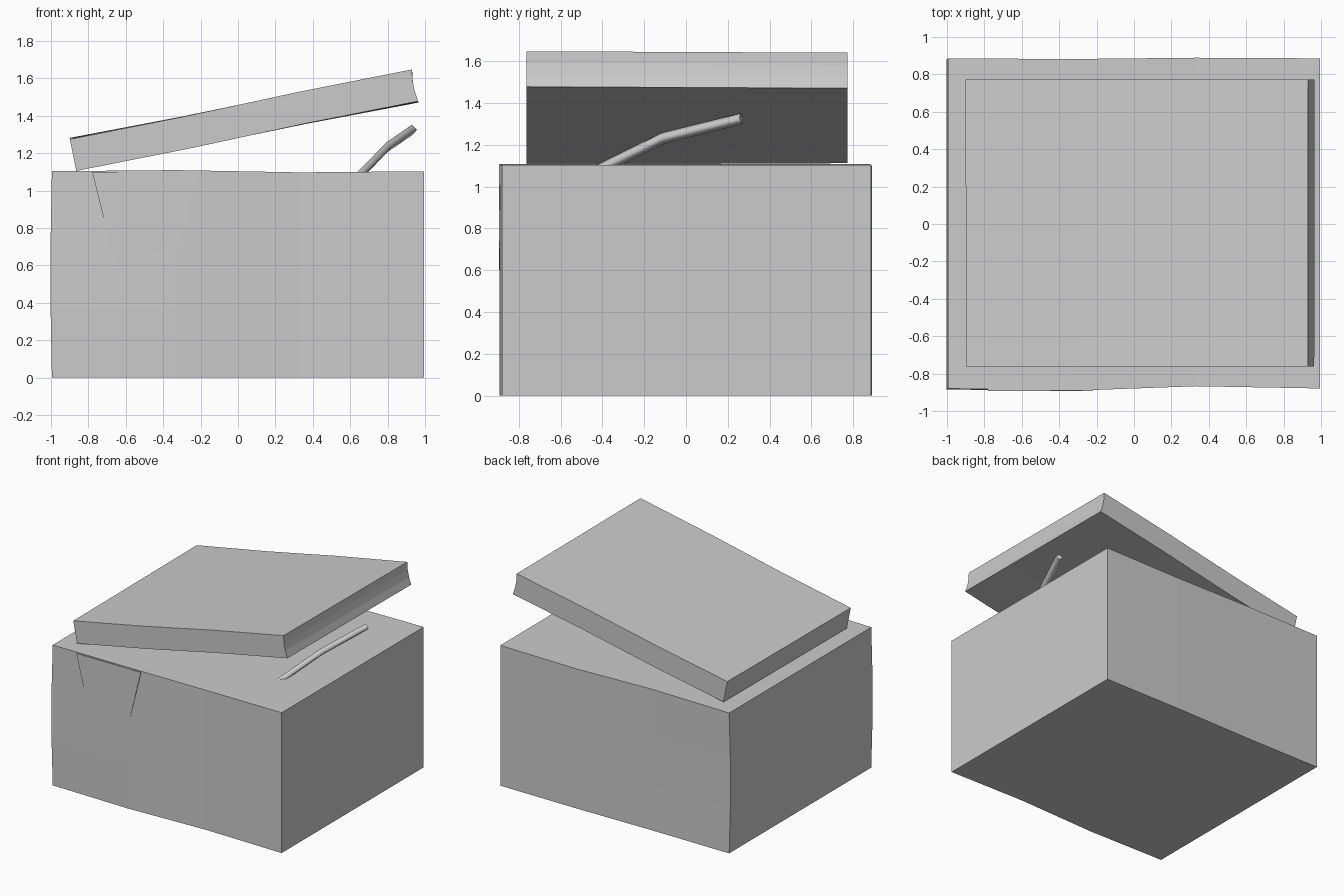
import bpy, bmesh
from math import sin, pi, radians
from mathutils import Matrix, Vector

if "Cube" in bpy.data.objects:
    bpy.data.objects.remove(bpy.data.objects["Cube"])


def make_object(name, bm):
    mesh = bpy.data.meshes.new(name)
    bmesh.ops.recalc_face_normals(bm, faces=bm.faces[:])
    bm.to_mesh(mesh)
    bm.free()
    obj = bpy.data.objects.new(name, mesh)
    bpy.context.collection.objects.link(obj)
    return obj


def gridded_box(size, center):
    """Box with every side divided into thirds."""
    bm = bmesh.new()
    bmesh.ops.create_cube(bm, size=1)
    bmesh.ops.scale(bm, vec=size, verts=bm.verts)
    bmesh.ops.translate(bm, vec=center, verts=bm.verts)
    bmesh.ops.subdivide_edges(bm, edges=bm.edges[:], cuts=2, use_grid_fill=True)
    return bm


# Box body: slightly uneven, hand-made sides
bm = gridded_box((1.99, 1.765, 1.1), (0, 0, 0.55))
for v in bm.verts:
    x, y, z = v.co
    v.co.y += (0.014 if y < 0 else 0.004) * sin(pi * x) + 0.003
    if z > 1:
        v.co.z += 0.003 - 0.007 * sin(pi * x)
    if x < -0.9:
        v.co.x -= 0.008 * sin(pi * z / 1.1)
        v.co.y -= 0.006 * sin(pi * z / 1.1)
make_object("box_body", bm)

# Lid: resting on the left edge and tilted open to the right
bm = gridded_box((1.866, 1.535, 0.173), (0, 0, 0))
for v in bm.verts:
    x, y, z = v.co
    v.co.z += 0.004 * sin(pi * x / 0.93) - 0.005 * y * x
    if x > 0.9 and abs(z) < 0.05:
        v.co.x -= 0.008
lid = make_object("lid", bm)
lid.matrix_world = Matrix.Translation((0.0325, 0.005, 1.376)) @ Matrix.Rotation(radians(-11.3), 4, 'Y')

# Bent stick: poking out of the top, under the raised lid
curve = bpy.data.curves.new("stick", 'CURVE')
curve.dimensions = '3D'
curve.bevel_depth = 0.027
curve.bevel_resolution = 0
curve.use_fill_caps = True
path = [(0.60, -0.52, 1.03), (0.797, -0.11, 1.232), (0.932, 0.265, 1.325)]
spline = curve.splines.new('POLY')
spline.points.add(len(path) - 1)
for p, co in zip(spline.points, path):
    p.co = (*co, 1)
bpy.context.collection.objects.link(bpy.data.objects.new("stick", curve))

# Front flap: thin tilted patch lying almost flush on the front
bm = bmesh.new()
corners = [(-0.78, 1.1), (-0.655, 0.6), (-0.31, 0.73), (-0.22, 1.1)]
face = bm.faces.new([bm.verts.new((x, -0.894, z)) for x, z in corners])
back = bmesh.ops.extrude_face_region(bm, geom=[face], use_keep_orig=True)
bmesh.ops.translate(bm, vec=Vector((0, 0.02, 0)),
                    verts=[g for g in back["geom"] if isinstance(g, bmesh.types.BMVert)])
make_object("front_flap", bm)
